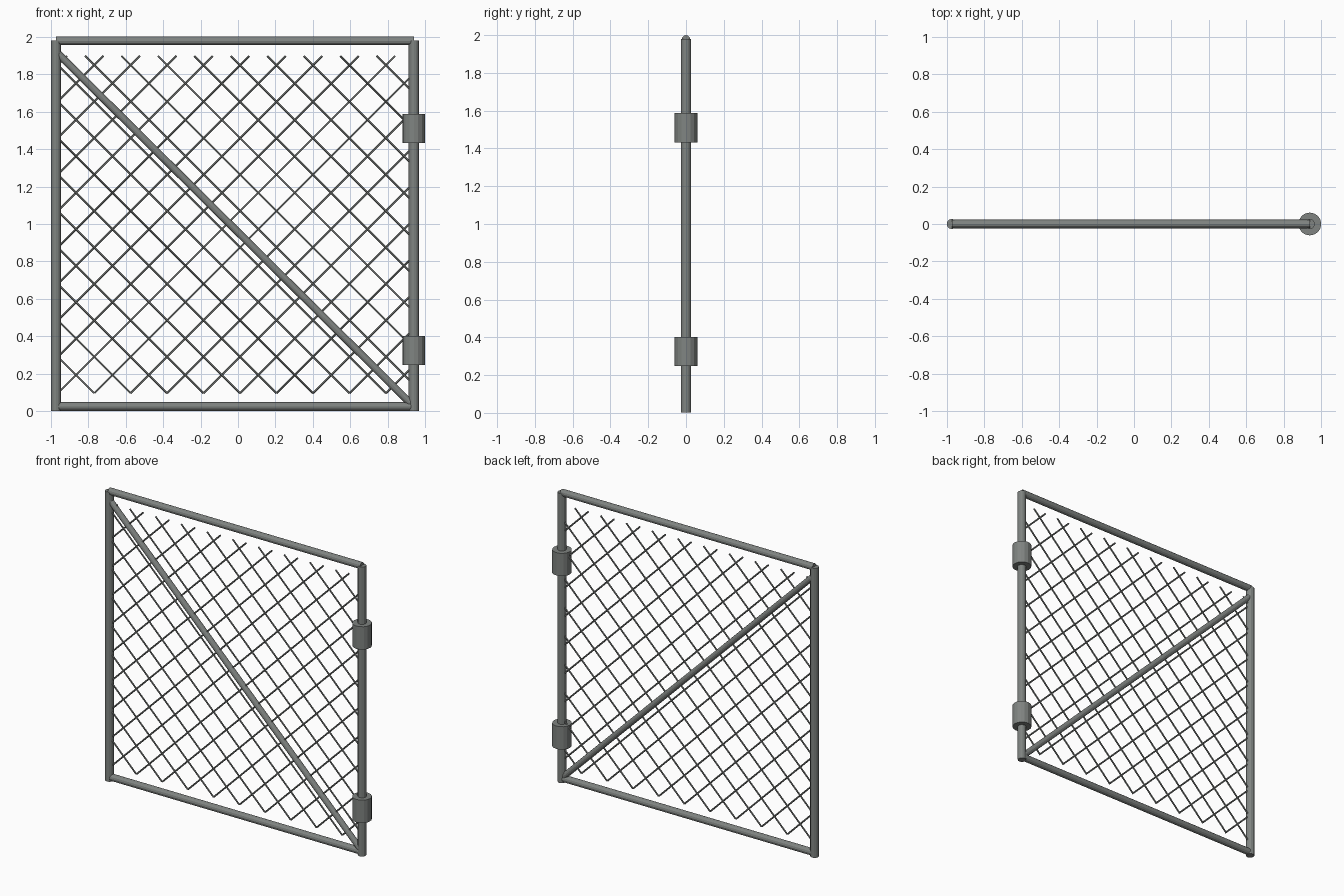
import bpy, bmesh
from mathutils import Vector, Matrix

if "Cube" in bpy.data.objects:
    bpy.data.objects.remove(bpy.data.objects["Cube"])

steel = bpy.data.materials.new("galvanised_grey")
steel.diffuse_color = (0.215, 0.23, 0.22, 1)
steel.use_nodes = True
steel.node_tree.nodes["Principled BSDF"].inputs["Base Color"].default_value = steel.diffuse_color

XL, XR = -0.972, 0.938      # post centre lines
ZB, ZT = 0.026, 1.977       # rail centre lines


def add_tube(bm, a, b, r, sides):
    a, b = Vector(a), Vector(b)
    d = b - a
    rot = d.to_track_quat('Z', 'Y').to_matrix().to_4x4()
    bmesh.ops.create_cone(bm, cap_ends=True, segments=sides, radius1=r, radius2=r,
                          depth=d.length, matrix=Matrix.Translation((a + b) / 2) @ rot)


def make(name, tubes):
    bm = bmesh.new()
    for t in tubes:
        add_tube(bm, *t)
    me = bpy.data.meshes.new(name)
    bm.to_mesh(me)
    bm.free()
    me.materials.append(steel)
    ob = bpy.data.objects.new(name, me)
    bpy.context.collection.objects.link(ob)
    return ob


# Upright posts
for name, x in (("latch_post", XL), ("hinge_post", XR)):
    make(name, [((x, 0, 0.002), (x, 0, 1.98), 0.027, 12)])

# Top and bottom rails
for name, z in (("bottom_rail", ZB), ("top_rail", ZT)):
    make(name, [((XL + 0.002, 0, z), (XR, 0, z), 0.023, 12)])

# Diagonal brace
make("diagonal_brace", [((XL, 0, 1.92), (XR, 0, ZB), 0.02, 12)])

# Hinge collars
for name, z in (("lower_hinge", 0.325), ("upper_hinge", 1.51)):
    make(name, [((XR, 0, z - 0.078), (XR, 0, z + 0.078), 0.061, 16)])

# Chain-link mesh: two sets of 45 degree wires clipped to the opening
STEP, X0 = 0.1945, 0.011
LO, HI, BOT, TOP = -0.955, 0.92, 0.097, 1.897
wires = []
for s in (1, -1):
    for k in range(-16, 17):
        x = X0 + k * STEP               # where the wire meets the bottom line
        t0 = max(0, (LO - x) if s > 0 else (x - HI))
        t1 = min(TOP - BOT, (HI - x) if s > 0 else (x - LO))
        if t1 - t0 > 0.02:
            wires.append(((x + s * t0, 0.002 * s, BOT + t0),
                          (x + s * t1, 0.002 * s, BOT + t1), 0.0055, 6))
make("chain_link_mesh", wires)
